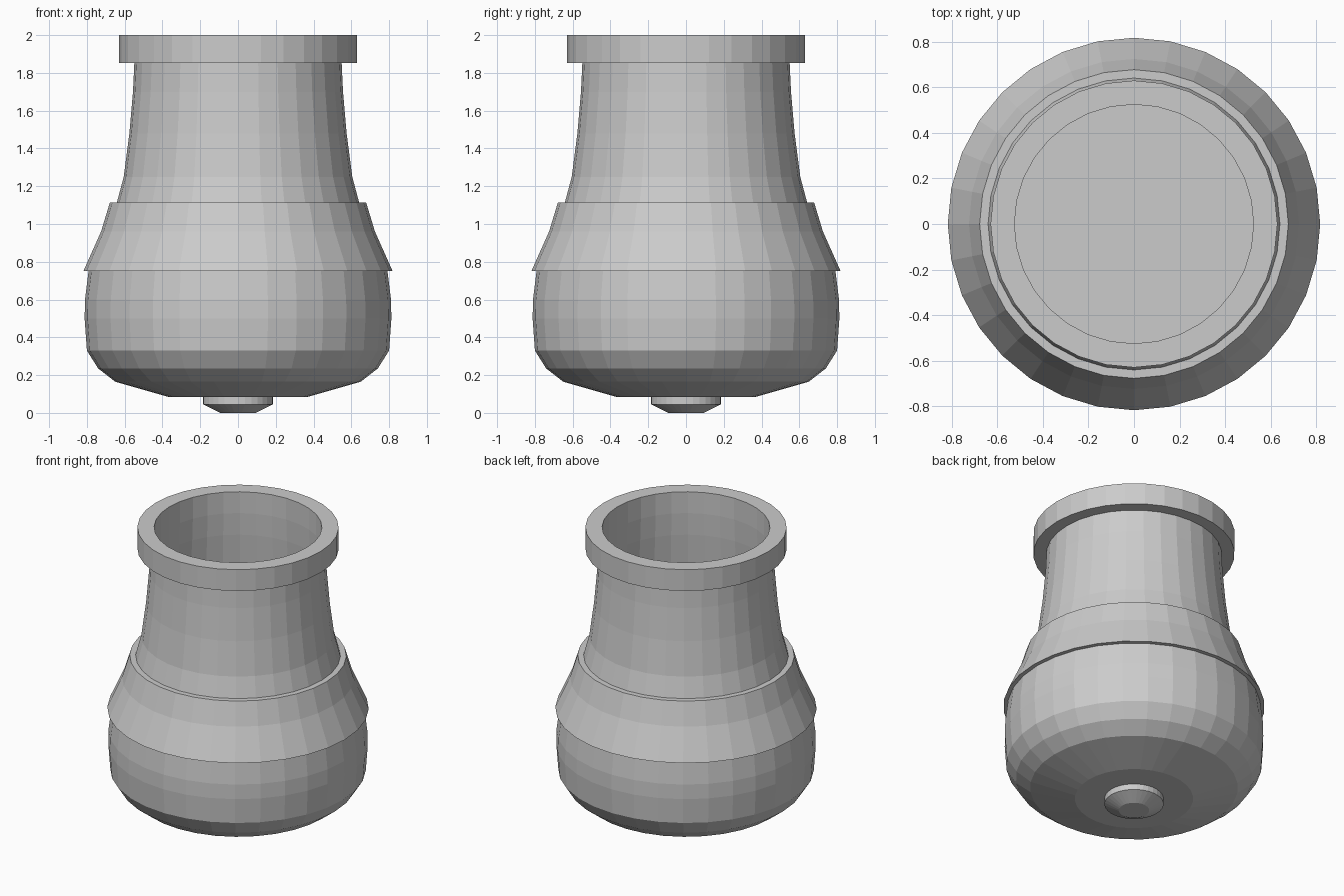
import bpy
import math

SIDES = 32

cube = bpy.data.objects.get("Cube")
if cube:
    bpy.data.objects.remove(cube, do_unlink=True)

grey = bpy.data.materials.new("plain grey")
grey.use_nodes = True
GREY = (0.6, 0.6, 0.6, 1)
grey.diffuse_color = GREY
grey.node_tree.nodes["Principled BSDF"].inputs["Base Color"].default_value = GREY


def lathe(name, profile, closed=False):
    """Turn a (radius, height) profile, listed bottom to top on the outside.
    An open profile gets flat end caps; a closed one becomes a ring."""
    verts = []
    for r, z in profile:
        for i in range(SIDES):
            a = math.tau * i / SIDES
            verts.append((r * math.cos(a), r * math.sin(a), z))
    n = len(profile)
    faces = []
    for k in range(n if closed else n - 1):
        low, high = k * SIDES, (k + 1) % n * SIDES
        for i in range(SIDES):
            j = (i + 1) % SIDES
            faces.append((low + i, low + j, high + j, high + i))
    if not closed:
        faces.append(tuple(reversed(range(SIDES))))
        faces.append(tuple(range((n - 1) * SIDES, n * SIDES)))
    mesh = bpy.data.meshes.new(name)
    mesh.from_pydata(verts, [], faces)
    mesh.materials.append(grey)
    obj = bpy.data.objects.new(name, mesh)
    bpy.context.collection.objects.link(obj)
    return obj


# Small foot knob
lathe("foot_knob", [(0.095, 0), (0.185, 0.045), (0.185, 0.1)])

# Rounded lower body
lathe("bowl_body", [(0.37, 0.085), (0.65, 0.165), (0.74, 0.235), (0.8, 0.33),
                    (0.812, 0.5), (0.81, 0.6), (0.79, 0.76)])

# Flared band around the shoulder
lathe("shoulder_band", [(0.6, 0.752), (0.818, 0.752), (0.725, 0.96),
                        (0.678, 1.115), (0.6, 1.115)], closed=True)

# Hollow neck: outer wall up, inner wall down, flat floor
outer = [(0.645, 1.1), (0.605, 1.25), (0.575, 1.48), (0.556, 1.7), (0.548, 1.87)]
WALL = 0.023
inner = [(r - WALL, z) for r, z in reversed(outer)]
lathe("neck", outer + inner)

# Thick collar at the mouth
lathe("mouth_collar", [(0.525, 1.853), (0.63, 1.853), (0.63, 2), (0.525, 2)],
      closed=True)
